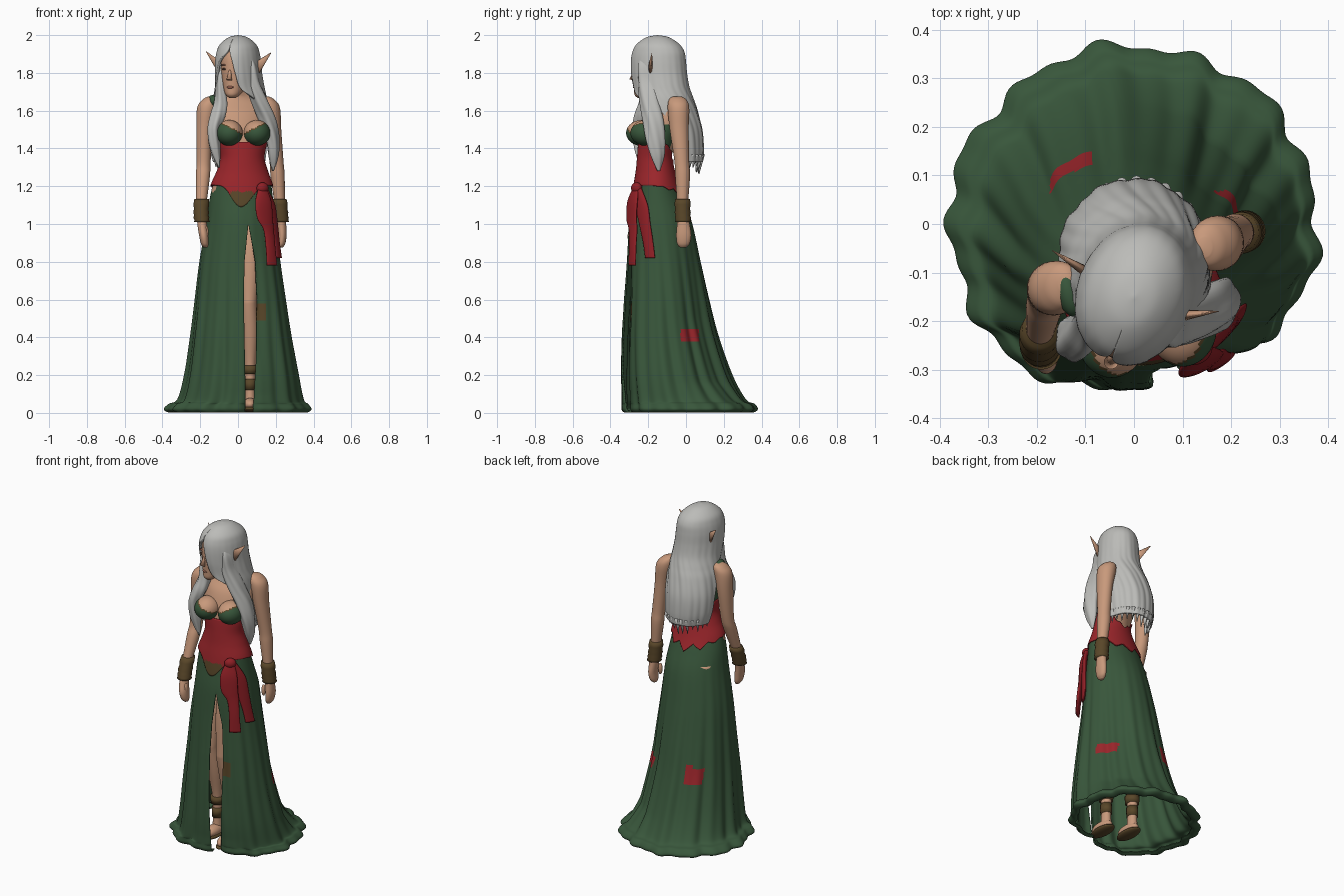
import bpy, bmesh, math, random
from mathutils import Vector, Matrix
random.seed(4)
rad, sin, cos, exp, pi = math.radians, math.sin, math.cos, math.exp, math.pi


def mat(name, r, g, b):
    m = bpy.data.materials.new(name)
    m.diffuse_color = (r, g, b, 1)
    return m


GREEN = mat("forest green", 0.040, 0.094, 0.044)
RED = mat("cloth red", 0.33, 0.019, 0.024)
WINE = mat("sash red", 0.28, 0.014, 0.019)
SKIN = mat("skin", 0.58, 0.32, 0.20)
HAIR = mat("silver hair", 0.50, 0.50, 0.48)
BROWN = mat("leather brown", 0.10, 0.062, 0.022)
DARK = mat("eye dark", 0.06, 0.03, 0.02)
LIPS = mat("lips", 0.33, 0.13, 0.09)


def finish(name, bm, mats, rule=None, thick=0):
    bmesh.ops.remove_doubles(bm, verts=bm.verts, dist=1e-4)
    bmesh.ops.recalc_face_normals(bm, faces=bm.faces)
    for f in bm.faces:
        f.smooth = True
        if rule:
            f.material_index = rule(f.calc_center_median())
    me = bpy.data.meshes.new(name)
    bm.to_mesh(me)
    bm.free()
    ob = bpy.data.objects.new(name, me)
    bpy.context.collection.objects.link(ob)
    for m in mats:
        me.materials.append(m)
    if thick:
        s = ob.modifiers.new("thickness", 'SOLIDIFY')
        s.thickness, s.offset = thick, 0
    return ob


def grid(name, rings, mats, rule=None, thick=0):
    bm = bmesh.new()
    vs = [[bm.verts.new(p) for p in r] for r in rings]
    for a, b in zip(vs, vs[1:]):
        for i in range(len(a) - 1):
            bm.faces.new((a[i], a[i + 1], b[i + 1], b[i]))
    return finish(name, bm, mats, rule, thick)


def spline(rows, sub=6):
    """Catmull-Rom through rows of numbers, padded with zeros."""
    w = max(map(len, rows))
    rows = [tuple(r) + (0,) * (w - len(r)) for r in rows]
    p = [rows[0]] + rows + [rows[-1]]
    out = []
    for i in range(1, len(p) - 2):
        for k in range(sub):
            t = k / sub
            out.append(tuple(0.5 * (2 * b + (c - a) * t + (2 * a - 5 * b + 4 * c - d) * t * t
                                    + (3 * b - a - 3 * c + d) * t ** 3)
                             for a, b, c, d in zip(p[i - 1], p[i], p[i + 1], p[i + 2])))
    return out + [rows[-1]]


def point(row, t, f=1.0, off=0.0):
    z, cx, cy, rx, ry, rot = row[:6]
    x, y = (rx * f + off) * cos(t), (ry * f + off) * sin(t)
    c, s = cos(rad(rot)), sin(rad(rot))
    return Vector((cx + c * x - s * y, cy + s * x + c * y, z))


def loft(name, rows, mats, rule=None, n=32, cap=True, thick=0, fold=None):
    """Rows: z, cx, cy, rx, ry, rotation, right gap angle, left gap angle."""
    rows = [tuple(r) + (0,) * (8 - len(r)) for r in rows]
    rings = []
    for r in rows:
        a0, a1 = rad(-90 + r[6]), rad(270 - r[7])
        ts = [a0 + (a1 - a0) * i / n for i in range(n + 1)]
        rings.append([point(r, t, fold(t, r[0], a0) if fold else 1) for t in ts])
    if cap:
        for k, r in ((0, rows[0]), (len(rings) + 1, rows[-1])):
            rings.insert(k, [Vector((r[1], r[2], r[0]))] * (n + 1))
        bm = bmesh.new()
        ends = [bm.verts.new(rings[0][0]), bm.verts.new(rings[-1][0])]
        vs = [[bm.verts.new(p) for p in r[:-1]] for r in rings[1:-1]]
        for i in range(n):
            j = (i + 1) % n
            bm.faces.new((ends[0], vs[0][j], vs[0][i]))
            bm.faces.new((ends[1], vs[-1][i], vs[-1][j]))
            for a, b in zip(vs, vs[1:]):
                bm.faces.new((a[i], a[j], b[j], b[i]))
        return finish(name, bm, mats, rule)
    return grid(name, rings, mats, rule, thick)


def ball(name, loc, size, mats, rot=0, rule=None):
    bm = bmesh.new()
    bmesh.ops.create_uvsphere(bm, u_segments=40, v_segments=28, radius=1, matrix=Matrix.Translation(loc)
                              @ Matrix.Rotation(rad(rot), 4, 'Z') @ Matrix.Diagonal((*size, 1)))
    return finish(name, bm, mats, rule)


def spike(name, a, b, r, flat, m):
    a, b = Vector(a), Vector(b)
    q = (b - a).to_track_quat('Z', 'Y').to_matrix().to_4x4()
    bm = bmesh.new()
    bmesh.ops.create_cone(bm, cap_ends=True, segments=14, radius1=r, radius2=0.002, depth=(b - a).length,
                          matrix=Matrix.Translation((a + b) / 2) @ q @ Matrix.Diagonal((flat, 1, 1, 1)))
    return finish(name, bm, [m])


# Torso with neck
BODY = spline([(1.02, .015, -.14, .16, .14, 0), (1.1, .017, -.148, .167, .132, 0), (1.2, .02, -.16, .155, .108, 2),
               (1.28, .023, -.163, .125, .092, 5), (1.35, .024, -.163, .106, .085, 8), (1.42, .022, -.15, .12, .092, 12),
               (1.5, .02, -.13, .14, .1, 16), (1.58, .018, -.112, .148, .09, 17), (1.635, .012, -.1, .142, .066, 17),
               (1.668, .005, -.1, .1, .055, 14), (1.695, .002, -.112, .052, .047, 5), (1.75, 0, -.13, .044, .046, 0),
               (1.8, 0, -.14, .04, .045, 0)])


def body_at(z):
    for a, b in zip(BODY, BODY[1:]):
        if z <= b[0]:
            k = max(0, (z - a[0]) / (b[0] - a[0]))
            return tuple(u + (v - u) * k for u, v in zip(a, b))


loft("torso", [r for r in BODY if r[0] > 1.15], [SKIN, GREEN], n=64,
     rule=lambda c: int(1.4 < c.z < 1.53 and -.22 < c.y < -.07 and abs(c.x - .02) > .09))

# Corset with a pointed front hem and a ragged back
rings = []
for k in range(37):
    ring = []
    for i in range(121):
        d = (i / 120 * 360 + 180) % 360 - 180
        zig = abs((i % 10) - 5) / 5
        back = exp(-((d - 90) / 55) ** 2)
        lo = 1.205 - .115 * exp(-((d + 90) / 24) ** 2) - back * (.035 + zig * .045)
        hi = 1.435 - .1 * back - zig * back * .02
        z = lo + (hi - lo) * k / 36
        ring.append(point(body_at(z), rad(d), 1, .008 + .012 * back * max(0, 1.3 - z) * 8))
    rings.append(ring)
grid("corset", rings, [RED, BROWN], lambda c: int(c.z < 1.172 and c.y < -.2 and abs(c.x - .02) < .06), .006)


# Bodice cups: cloth below, skin above, thin leather trim between
def cup(name, x, y, out):
    def rule(c):
        h = c.z - 1.508 - .5 * out * (c.x - x)
        return 1 if h < 0 else 2 if h < .007 else 0
    ball(name, (x, y, 1.482), (.071, .082, .068), [SKIN, GREEN, BROWN], 0, rule)


cup("left_cup", -.046, -.235, -1)
cup("right_cup", .1, -.212, 1)
ball("shoulder_strap", (-.135, -.14, 1.65), (.026, .052, .032), [GREEN], 15)

# Skirt: hollow shell, split at the front, trailing at the back
SKIRT = [(1.23, -.125, .17, -.265, -.06), (1.12, -.148, .183, -.28, -.015), (1.0, -.165, .2, -.298, .03),
         (.8, -.2, .225, -.31, .075), (.6, -.225, .255, -.325, .12), (.4, -.25, .285, -.345, .17),
         (.2, -.28, .32, -.36, .24), (.07, -.315, .343, -.365, .31), (.045, -.36, .365, -.368, .355),
         (.02, -.385, .382, -.37, .372), (.006, -.36, .36, -.355, .35), (.012, -.335, .34, -.335, .325)]
SLIT = [(1.3, .055, .055), (1.0, .055, .055), (.8, .034, .095), (.6, .03, .108), (.3, .036, .11), (-.1, .045, .1)]


def slit(z):
    for a, b in zip(SLIT, SLIT[1:]):
        if z >= b[0]:
            k = (z - b[0]) / (a[0] - b[0])
            return b[1] + (a[1] - b[1]) * k, b[2] + (a[2] - b[2]) * k


rows = []
for z, x0, x1, y0, y1 in spline(SKIRT, 9):
    cx, rx = (x0 + x1) / 2, (x1 - x0) / 2
    l, r = (90 - math.degrees(math.acos((x - cx) / rx)) for x in slit(z))
    rows.append((max(z, .005), cx, (y0 + y1) / 2, rx, (y1 - y0) / 2, 0, r, -l))


def bump(t, centre, width):
    d = (math.degrees(t) - centre + 180) % 360 - 180
    return exp(-(d / width) ** 2)


def clamp(v):
    return min(1, max(0, v))


def folds(t, z, a0):
    amp = .042 * clamp((1.12 - z) / .8)
    f = 1 - amp * (.5 + .55 * sin(13 * t + 1 + z) + .35 * sin(23 * t + 2) + .3 * sin(6 * t + 3 * z))
    f -= .15 * bump(t, 42, 30) * clamp((z - .04) / .12) * clamp((1 - z) / .5)
    f -= .13 * bump(t, -75, 27) * clamp((.6 - z) / .5)
    return f * (1 - .1 * clamp(2 * (1 - z)) * exp(-((t - a0) / .13) ** 2))


def skirt_rule(c):
    if c.x > .1 and -.03 < c.y < .065 and .38 < c.z < .455:
        return 1
    if -.17 < c.x < -.085 and c.y > 0 and .385 < c.z < .475 + .3 * (c.x + .13):
        return 1
    return 2 if c.y < -.18 and .09 < c.x < .145 and .49 < c.z < .57 else 0


loft("skirt", rows, [GREEN, RED, BROWN], skirt_rule, 230, False, .008, folds)

# Sash knot and two hanging tails
ball("sash_knot", (.13, -.262, 1.19), (.034, .026, .03), [WINE], 35)
loft("sash_front_tail", spline([(1.2, .13, -.262, .02, .014, 30), (1.12, .134, -.283, .048, .015, 30),
     (1.03, .143, -.288, .048, .013, 32), (.97, .162, -.28, .034, .012, 38), (.88, .172, -.282, .03, .012, 35),
     (.78, .18, -.285, .034, .008, 35)]), [WINE])
loft("sash_side_tail", spline([(1.19, .14, -.252, .02, .014, 45), (1.1, .168, -.235, .042, .014, 50),
     (1.0, .188, -.218, .036, .013, 55), (.9, .204, -.2, .03, .012, 62), (.82, .217, -.19, .03, .008, 62)]), [WINE])

# Arms, hands and wrist cuffs
ARMS = {"left": [(1.676, -.14, -.122, .015, .02), (1.66, -.148, -.126, .038, .045), (1.615, -.163, -.132, .053, .056),
                 (1.5, -.177, -.135, .044, .05), (1.33, -.182, -.15, .037, .039), (1.25, -.186, -.175, .037, .039),
                 (1.08, -.195, -.235, .026, .028), (1.0, -.19, -.26, .025, .032), (.94, -.182, -.272, .024, .037),
                 (.895, -.176, -.27, .02, .03), (.875, -.172, -.265, .01, .015)],
        "right": [(1.676, .145, -.048, .015, .02), (1.66, .153, -.044, .038, .045), (1.615, .17, -.04, .052, .057),
                  (1.5, .187, -.036, .042, .05), (1.33, .204, -.022, .037, .039), (1.25, .21, -.018, .037, .039),
                  (1.08, .223, -.018, .026, .028), (1.0, .23, -.014, .025, .034), (.94, .234, -.012, .023, .04),
                  (.895, .23, -.014, .02, .033), (.875, .226, -.016, .01, .015)]}
for side, rows in ARMS.items():
    dense = spline(rows)
    loft(side + "_arm", dense, [SKIN])
    loft(side + "_cuff", [(z, x, y, .038 + .004 * (i % 2), .039 + .004 * (i % 2)) for i, (z, x, y, *_) in
                          enumerate(dense) if 1.0 < z < 1.135], [BROWN])
    x, y = dense[-20][1:3]
    ball(side + "_thumb", (x * .88, y - .02, .955), (.012, .013, .035), [SKIN])

# Legs, feet and sandals
for side, x, y in (("left", -.07, -.1), ("right", .064, -.17)):
    loft(side + "_leg", spline([(1.05, x, y + .02, .07, .07), (.85, x, y - .02, .068, .072), (.62, x - .005, y - .05, .045, .05),
         (.56, x - .006, y - .05, .042, .047), (.42, x, y - .02, .045, .05), (.25, x, y, .03, .034),
         (.12, x, y, .026, .03), (.04, x, y, .03, .036)]), [SKIN])
    ball(side + "_foot", (x, y - .035, .045), (.038, .08, .034), [SKIN])
    ball(side + "_sandal_sole", (x, y - .03, .022), (.044, .092, .018), [BROWN])
    loft(side + "_sandal_strap", [(.12, x, y, .031, .036), (.18, x, y, .032, .036)], [BROWN])
    loft(side + "_ankle_band", [(.205, x, y, .038, .042), (.25, x, y, .042, .045)], [BROWN])

# Head, turned to one side
TURN = -20


def hp(x, y):
    c, s = cos(rad(TURN)), sin(rad(TURN))
    return c * x - s * y, -.155 + s * x + c * y


HEAD = [(1.667, -.088, .016, .018), (1.685, -.077, .038, .046), (1.72, -.055, .056, .07), (1.77, -.042, .068, .085),
        (1.82, -.034, .076, .095), (1.88, -.02, .08, .105), (1.93, -.01, .07, .09), (1.965, 0, .04, .05)]
loft("head", spline([(z, *hp(0, y), rx, ry, TURN) for z, y, rx, ry in HEAD]), [SKIN], n=48)
spike("nose", (*hp(0, -.138), 1.763), (*hp(0, -.118), 1.835), .015, 1, SKIN)
ball("mouth", (*hp(0, -.121), 1.724), (.02, .01, .007), [LIPS], TURN)
for name, x in (("left", -.033), ("right", .033)):
    ball(name + "_eye", (*hp(x, -.117), 1.82), (.015, .008, .006), [DARK], TURN)
    ball(name + "_brow", (*hp(x, -.115), 1.842), (.02, .01, .004), [LIPS], TURN)
spike("left_ear", (-.08, -.11, 1.815), (-.168, -.055, 1.912), .034, .4, SKIN)
spike("right_ear", (.085, -.19, 1.815), (.174, -.18, 1.906), .034, .4, SKIN)

# Hair: cap and long back fall with a face opening
HAIRROWS = [(1.993, 0, -.15, 0, 0, TURN), (1.982, 0, -.15, .045, .058, TURN), (1.948, 0, -.148, .086, .11, TURN),
            (1.91, 0, -.146, .102, .134, TURN, 2, 6), (1.86, 0, -.146, .11, .142, TURN, 10, 30),
            (1.79, .003, -.142, .114, .144, TURN, 17, 44), (1.72, .008, -.13, .122, .144, TURN, 25, 52),
            (1.66, .01, -.115, .135, .148, -12, 48, 68), (1.6, .006, -.098, .145, .152, -5, 80, 84),
            (1.5, 0, -.075, .15, .155, 0, 92, 92), (1.4, 0, -.065, .145, .152, 0, 95, 95),
            (1.33, .005, -.06, .132, .142, 0, 98, 98)]
loft("hair_back", spline(HAIRROWS, 7), [HAIR], n=150, cap=False, thick=.014,
     fold=lambda t, z, a0: 1 + clamp((1.97 - z) * 2.5) * (.014 * sin(9 * t + 6 * z) + .009 * sin(23 * t + 3 * z)))


def wave(t, z, a0):
    return 1 + .07 * sin(5 * t + 14 * z)


# Front locks falling over the chest
loft("right_lock", spline([(1.92, .04, -.2, .008, .01), (1.85, .068, -.21, .028, .042), (1.75, .08, -.2, .038, .055),
     (1.65, .115, -.19, .045, .055), (1.55, .155, -.172, .046, .055), (1.45, .182, -.162, .036, .05),
     (1.36, .188, -.152, .026, .036), (1.28, .185, -.145, .005, .007)]), [HAIR], fold=wave)
loft("left_lock", spline([(1.87, -.08, -.15, .008, .01), (1.82, -.09, -.165, .016, .045), (1.75, -.093, -.18, .022, .05),
     (1.65, -.09, -.2, .034, .046), (1.58, -.105, -.225, .04, .045), (1.5, -.128, -.238, .034, .045),
     (1.4, -.122, -.24, .028, .034), (1.3, -.1, -.24, .005, .006)]), [HAIR], fold=wave)

# Ragged hair tips
for i in range(13):
    t = rad(12 + 156 * i / 12)
    x, y = .005 + .13 * cos(t), -.06 + .14 * sin(t)
    spike("hair_tip", (x, y, 1.37), (x * .95, y - .012, 1.31 - .05 * random.random()), .02, .7, HAIR)
